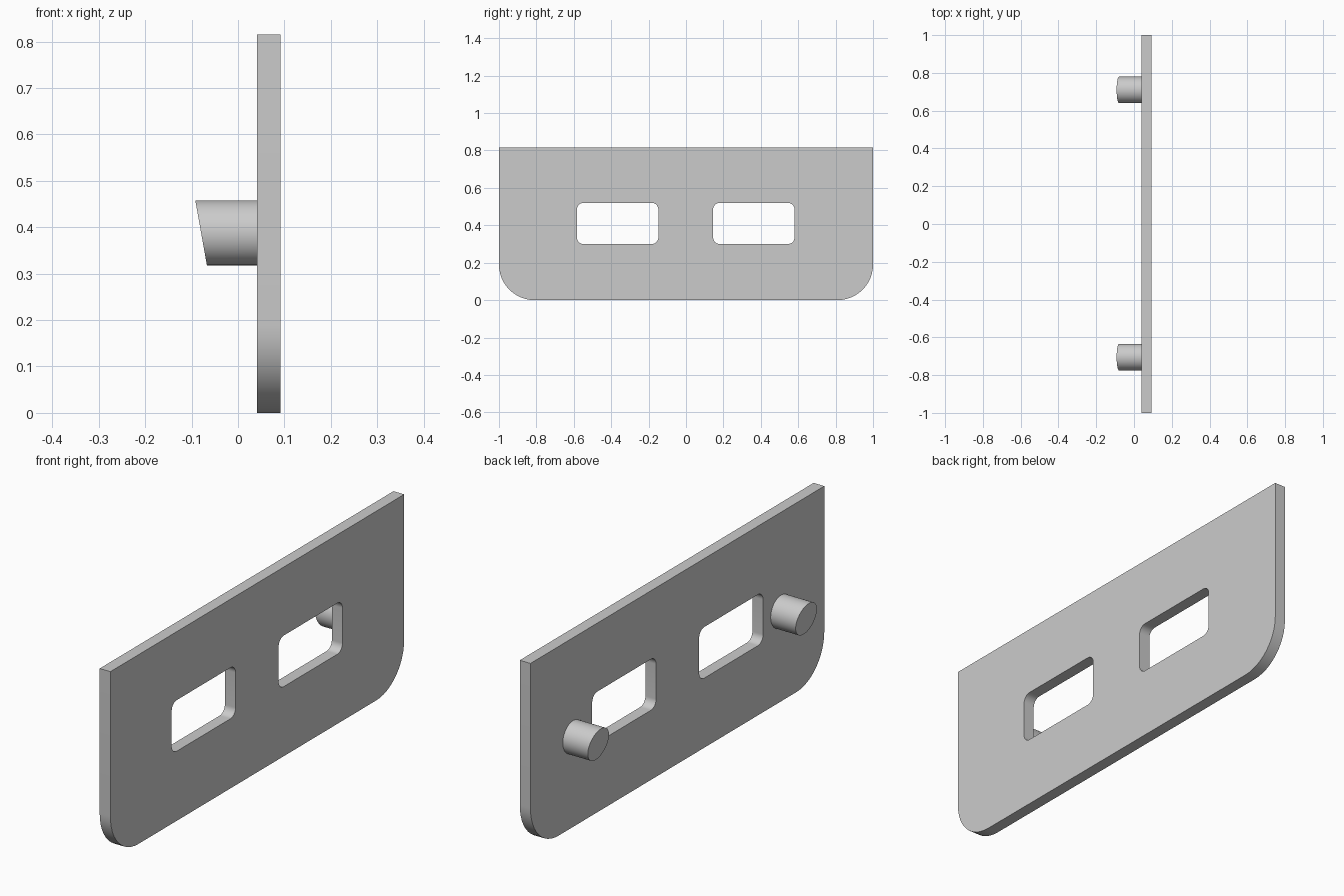
import bpy, bmesh
from math import sin, cos, pi, radians
from mathutils import Matrix

cube = bpy.data.objects.get("Cube")
if cube:
    bpy.data.objects.remove(cube, do_unlink=True)

grey = bpy.data.materials.new("light_grey")
grey.use_nodes = True
grey.diffuse_color = (0.6, 0.6, 0.6, 1)
grey.node_tree.nodes["Principled BSDF"].inputs["Base Color"].default_value = (0.6, 0.6, 0.6, 1)

# Turns a profile drawn in XY so that it stands in the YZ plane
UPRIGHT = Matrix(((0, 0, 1, 0), (1, 0, 0, 0), (0, 1, 0, 0), (0, 0, 0, 1)))
PLATE_IN, PLATE_OUT = 0.041, 0.092


def rounded_rect(y0, y1, z0, z1, r_bottom, r_top, steps=12):
    """Outline, counter-clockwise from the lower right corner."""
    corners = ((y1, z0, -1, 1, r_bottom), (y1, z1, -1, -1, r_top),
               (y0, z1, 1, -1, r_top), (y0, z0, 1, 1, r_bottom))
    points = []
    for i, (y, z, sy, sz, r) in enumerate(corners):
        if r == 0:
            points.append((y, z))
            continue
        for k in range(steps + 1):
            a = (i - 1 + k / steps) * pi / 2
            points.append((y + sy * r + r * cos(a), z + sz * r + r * sin(a)))
    return points


def finish(obj):
    obj.data.materials.clear()
    obj.data.materials.append(grey)
    bpy.ops.object.select_all(action="DESELECT")
    obj.select_set(True)
    bpy.context.view_layer.objects.active = obj
    bpy.ops.object.shade_smooth_by_angle(angle=radians(30))


def make_plate(name, outlines):
    curve = bpy.data.curves.new(name, "CURVE")
    curve.dimensions = "2D"
    curve.fill_mode = "BOTH"
    curve.extrude = (PLATE_OUT - PLATE_IN) / 2
    for outline in outlines:
        spline = curve.splines.new("POLY")
        spline.points.add(len(outline) - 1)
        for point, (y, z) in zip(spline.points, outline):
            point.co = (y, z, 0, 1)
        spline.use_cyclic_u = True
    obj = bpy.data.objects.new(name, curve)
    bpy.context.collection.objects.link(obj)
    bpy.ops.object.select_all(action="DESELECT")
    obj.select_set(True)
    bpy.context.view_layer.objects.active = obj
    bpy.ops.object.convert(target="MESH")
    obj = bpy.context.view_layer.objects.active
    # Weld the caps to the sides and stand the plate up
    bm = bmesh.new()
    bm.from_mesh(obj.data)
    bmesh.ops.remove_doubles(bm, verts=bm.verts, dist=1e-5)
    bm.transform(Matrix.Translation(((PLATE_IN + PLATE_OUT) / 2, 0, 0)) @ UPRIGHT)
    bmesh.ops.recalc_face_normals(bm, faces=bm.faces)
    bm.to_mesh(obj.data)
    bm.free()
    finish(obj)


def make_peg(name, y, z=0.388, radius=0.07):
    """Round peg with a slanted free end, longest at its top."""
    bm = bmesh.new()
    bmesh.ops.create_cone(bm, cap_ends=True, segments=48, radius1=radius,
                          radius2=radius, depth=2, matrix=UPRIGHT)
    for v in bm.verts:
        v.co.x = PLATE_IN if v.co.x > 0 else -0.0795 - 0.0125 * v.co.z / radius
    bm.transform(Matrix.Translation((0, y, z)))
    bmesh.ops.recalc_face_normals(bm, faces=bm.faces)
    mesh = bpy.data.meshes.new(name)
    bm.to_mesh(mesh)
    bm.free()
    obj = bpy.data.objects.new(name, mesh)
    bpy.context.collection.objects.link(obj)
    finish(obj)


# Plate with rounded lower corners and two windows
make_plate("plate", [
    rounded_rect(-1, 1, 0, 0.815, 0.19, 0),
    rounded_rect(-0.583, -0.148, 0.30, 0.52, 0.035, 0.035),
    rounded_rect(0.145, 0.58, 0.30, 0.52, 0.035, 0.035),
])

# Pegs on the inner face
make_peg("front_peg", -0.705)
make_peg("back_peg", 0.71)
